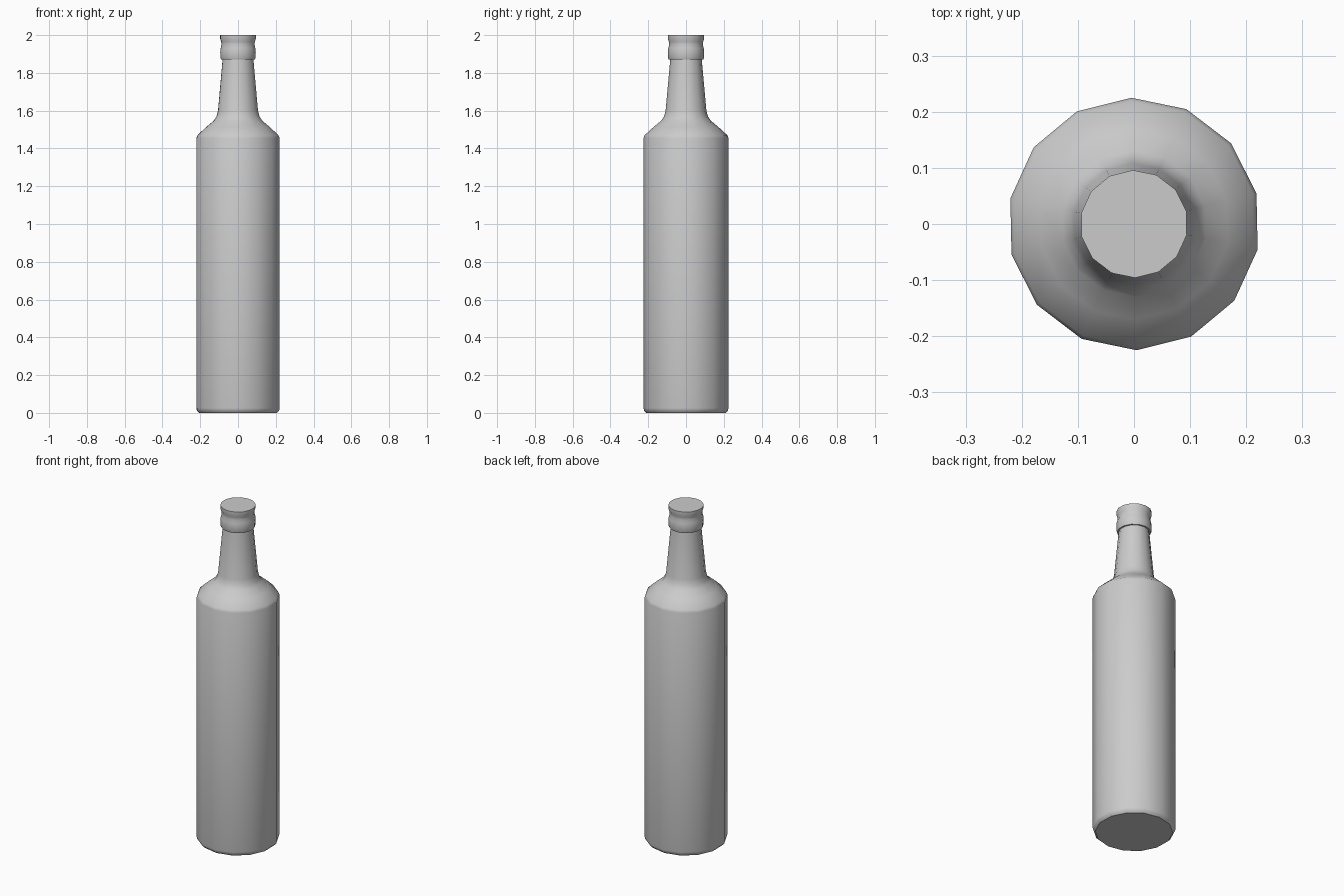
import bpy, bmesh, math

if "Cube" in bpy.data.objects:
    bpy.data.objects.remove(bpy.data.objects["Cube"])

SIDES = 14
PHASE = math.radians(91.2)


def lathe(name, profile):
    """Revolve (radius, height) points into a closed low-poly solid."""
    bm = bmesh.new()
    rings = []
    for r, z in profile:
        rings.append([bm.verts.new((r * math.cos(PHASE + math.tau * i / SIDES),
                                    r * math.sin(PHASE + math.tau * i / SIDES), z))
                      for i in range(SIDES)])
    for low, high in zip(rings, rings[1:]):
        for i in range(SIDES):
            j = (i + 1) % SIDES
            bm.faces.new((low[i], low[j], high[j], high[i]))
    bm.faces.new(rings[0][::-1])
    bm.faces.new(rings[-1])
    mesh = bpy.data.meshes.new(name)
    bm.to_mesh(mesh)
    bm.free()
    ob = bpy.data.objects.new(name, mesh)
    bpy.context.collection.objects.link(ob)
    bpy.ops.object.select_all(action='DESELECT')
    ob.select_set(True)
    bpy.context.view_layer.objects.active = ob
    bpy.ops.object.shade_smooth_by_angle(angle=math.radians(40))
    return ob


# Body, sloping shoulder and tapered neck
lathe("bottle", [(0.21, 0), (0.222, 0.012), (0.225, 0.025), (0.225, 1.455),
                 (0.219, 1.47), (0.17, 1.515), (0.13, 1.548), (0.116, 1.57),
                 (0.108, 1.60), (0.083, 1.875)])

# Cap with a waisted ring
lathe("cap", [(0.092, 1.872), (0.095, 1.88), (0.096, 1.91), (0.094, 1.93),
              (0.089, 1.95), (0.091, 1.965), (0.096, 1.98), (0.096, 2.0)])
